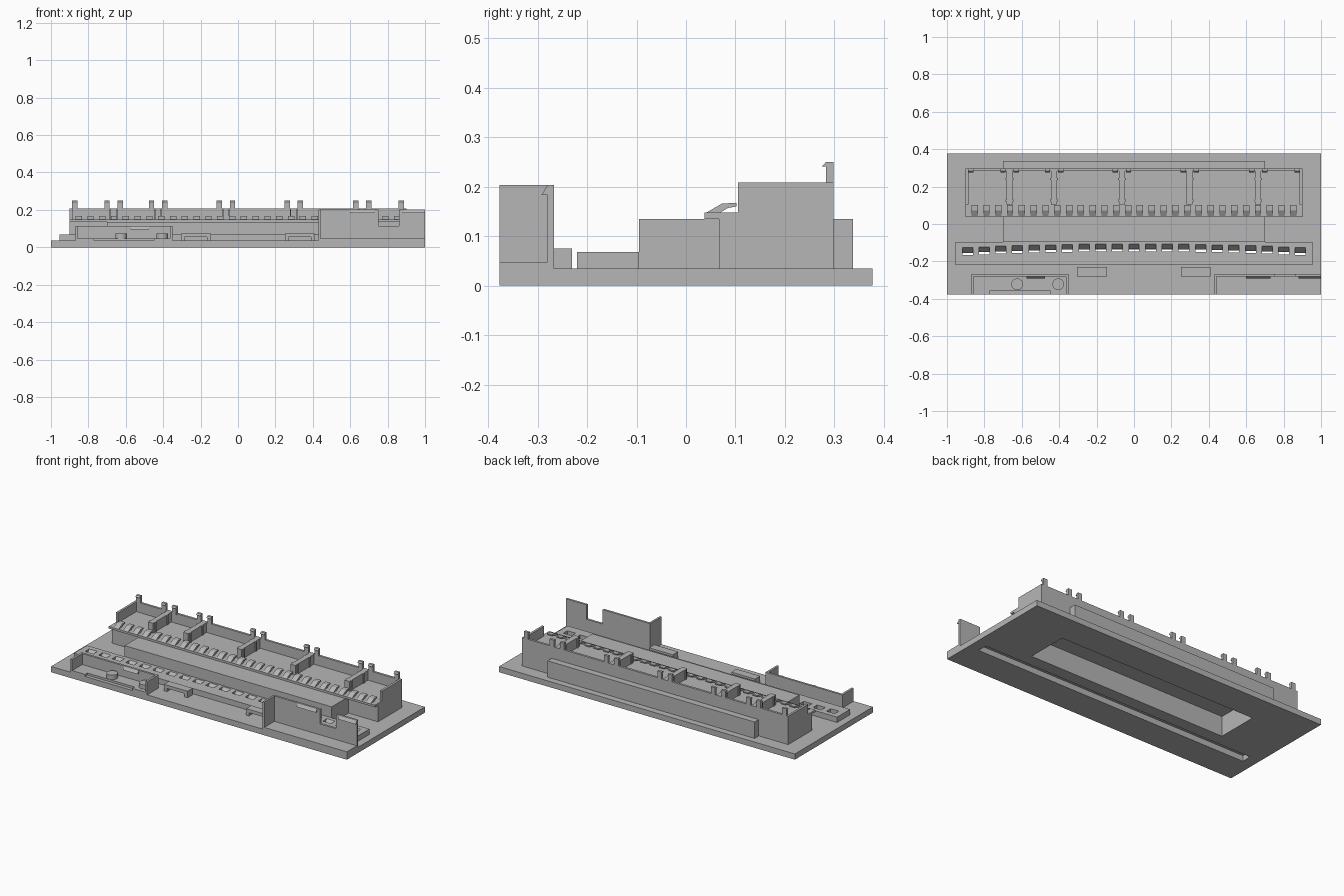
import bpy
import bmesh
import math

old = bpy.data.objects.get("Cube")
if old:
    bpy.data.objects.remove(old, do_unlink=True)

grey = bpy.data.materials.new("plain grey")
grey.use_nodes = True
grey.diffuse_color = (0.47, 0.47, 0.47, 1)
grey.node_tree.nodes["Principled BSDF"].inputs["Base Color"].default_value = grey.diffuse_color


def add_prism(bm, profile, x0, x1):
    """Extrude a (y, z) profile along x."""
    ends = [[bm.verts.new((x, y, z)) for y, z in profile] for x in (x0, x1)]
    bm.faces.new(ends[0])
    bm.faces.new(ends[1])
    n = len(profile)
    for i in range(n):
        j = (i + 1) % n
        bm.faces.new((ends[0][i], ends[0][j], ends[1][j], ends[1][i]))


def add_box(bm, x0, x1, y0, y1, z0, z1):
    add_prism(bm, [(y0, z0), (y1, z0), (y1, z1), (y0, z1)], x0, x1)


def finish(name, bm):
    bmesh.ops.recalc_face_normals(bm, faces=bm.faces[:])
    mesh = bpy.data.meshes.new(name)
    bm.to_mesh(mesh)
    bm.free()
    mesh.materials.append(grey)
    obj = bpy.data.objects.new(name, mesh)
    bpy.context.collection.objects.link(obj)
    return obj


def boxes(name, *items):
    bm = bmesh.new()
    for item in items:
        add_box(bm, *item)
    return finish(name, bm)


def prisms(name, items):
    bm = bmesh.new()
    for item in items:
        add_prism(bm, *item)
    return finish(name, bm)


def cut(obj, cutter):
    cutter.hide_render = True
    cutter.hide_viewport = False
    mod = obj.modifiers.new("cut", 'BOOLEAN')
    mod.operation = 'DIFFERENCE'
    mod.solver = 'EXACT'
    mod.object = cutter
    bpy.context.view_layer.objects.active = obj
    bpy.ops.object.modifier_apply(modifier=mod.name)


# Base plate, stepped body and rear housing, hollow underneath
FLOOR = 0.035
base = boxes("base_plate", (-1, 1, -0.377, 0.377, 0, FLOOR))
body = boxes("stepped_body", (-0.7, 0.7, -0.095, 0.338, FLOOR, 0.135))
housing = boxes("rear_housing", (-0.9, 0.9, 0.067, 0.298, FLOOR, 0.135))
cavity = boxes("cavity_cutter", (-0.67, 0.67, -0.06, 0.195, -0.02, 0.122))
slot = boxes("slot_cutter", (-0.93, 0.93, -0.195, -0.135, -0.02, 0.05))
for part in (base, body, housing):
    cut(part, cavity)
cut(base, slot)

# Front strip with an arc of sloped windows
strip = boxes("window_strip", (-0.955, 0.955, -0.22, -0.095, FLOOR, 0.068))
windows = []
for i in range(-10, 11):
    x = i * 0.089
    y = -0.126 - 0.02 * (i / 10) ** 2
    profile = [(y - 0.02, 0.02), (y - 0.008, 0.02), (y - 0.008, FLOOR),
               (y + 0.02, 0.068), (y + 0.02, 0.08), (y - 0.02, 0.08)]
    windows.append((profile, x - 0.028, x + 0.028))
window_cutter = prisms("window_cutter", windows)
cut(strip, window_cutter)

# Rear tray: shelf, outer walls and dividers
TOP = 0.208
SHELF = 0.148
boxes("tray_shelf", (-0.9, 0.9, 0.037, 0.298, 0.135, SHELF))
boxes("tray_walls", (-0.9, 0.9, 0.284, 0.298, SHELF, TOP),
      (-0.9, -0.886, 0.105, 0.284, SHELF, TOP),
      (0.886, 0.9, 0.105, 0.284, SHELF, TOP))
dividers = (-0.665, -0.427, -0.065, 0.298, 0.664)
boxes("tray_dividers", *[(x - 0.016, x + 0.016, 0.105, 0.284, SHELF, TOP) for x in dividers])
ribs = []
for x in dividers:
    for y in (0.12, 0.235):
        ribs.append((x - 0.021, x + 0.021, y, y + 0.012, SHELF, TOP))
boxes("divider_ribs", *ribs)

# Hooked pegs along the back wall
peg_profile = [(0.283, 0.2), (0.298, 0.2), (0.298, 0.25), (0.283, 0.25),
               (0.275, 0.241), (0.283, 0.241)]
peg_x = [-0.873, 0.873]
for x in dividers:
    peg_x += [x - 0.035, x + 0.035]
prisms("back_pegs", [(peg_profile, x - 0.014, x + 0.014) for x in peg_x])

# Row of curved teeth on the shelf edge
tooth = [(0.042, SHELF), (0.073, 0.166), (0.102, 0.167), (0.102, 0.16),
         (0.085, 0.157), (0.07, SHELF)]
COUNT = 28
teeth = [-0.852 + i * 1.704 / (COUNT - 1) for i in range(COUNT)]
prisms("shelf_teeth", [(tooth, x - 0.017, x + 0.017) for x in teeth])

# Tall front bay with a notched wall
PAD = 0.048
WALL = 0.203
boxes("tall_bay_floor", (0.43, 1, -0.377, -0.267, FLOOR, PAD))
boxes("tall_bay_walls", (0.43, 0.442, -0.377, -0.28, PAD, WALL),
      (0.43, 0.75, -0.28, -0.267, PAD, WALL),
      (0.75, 0.86, -0.28, -0.267, PAD, 0.115),
      (0.86, 1, -0.28, -0.267, PAD, WALL))


def catch(z):
    return [(-0.28, z), (-0.292, z - 0.02), (-0.28, z - 0.02)]


prisms("wall_catches", [(catch(WALL), 0.6, 0.73), (catch(WALL), 0.88, 1),
                        (catch(0.115), -0.575, -0.475)])

# Low front bay with its floor recess, rim and two round studs
boxes("low_bay_floor", (-0.87, -0.35, -0.355, -0.267, FLOOR, PAD),
      (-0.87, -0.77, -0.377, -0.355, FLOOR, PAD),
      (-0.45, -0.35, -0.377, -0.355, FLOOR, PAD))
boxes("low_bay_rim", (-0.87, -0.35, -0.28, -0.267, PAD, 0.115),
      (-0.87, -0.857, -0.377, -0.28, PAD, 0.115),
      (-0.363, -0.35, -0.377, -0.28, PAD, 0.115))
for side, x in (("right", -0.625), ("left", -0.405)):
    bpy.ops.mesh.primitive_cylinder_add(vertices=32, radius=0.031, depth=0.03,
                                        location=(x, -0.322, 0.06))
    stud = bpy.context.object
    stud.name = side + "_stud"
    stud.data.materials.append(grey)
    bpy.ops.object.shade_smooth_by_angle(angle=math.radians(35))

# Small bridge brackets in front of the strip
for name, x in (("right_bracket", -0.225), ("left_bracket", 0.33)):
    boxes(name, (x - 0.08, x + 0.08, -0.28, -0.23, 0.055, 0.075),
          (x - 0.08, x - 0.06, -0.28, -0.23, FLOOR, 0.055),
          (x + 0.06, x + 0.08, -0.28, -0.23, FLOOR, 0.055))

for helper in (cavity, slot, window_cutter):
    bpy.data.objects.remove(helper, do_unlink=True)
